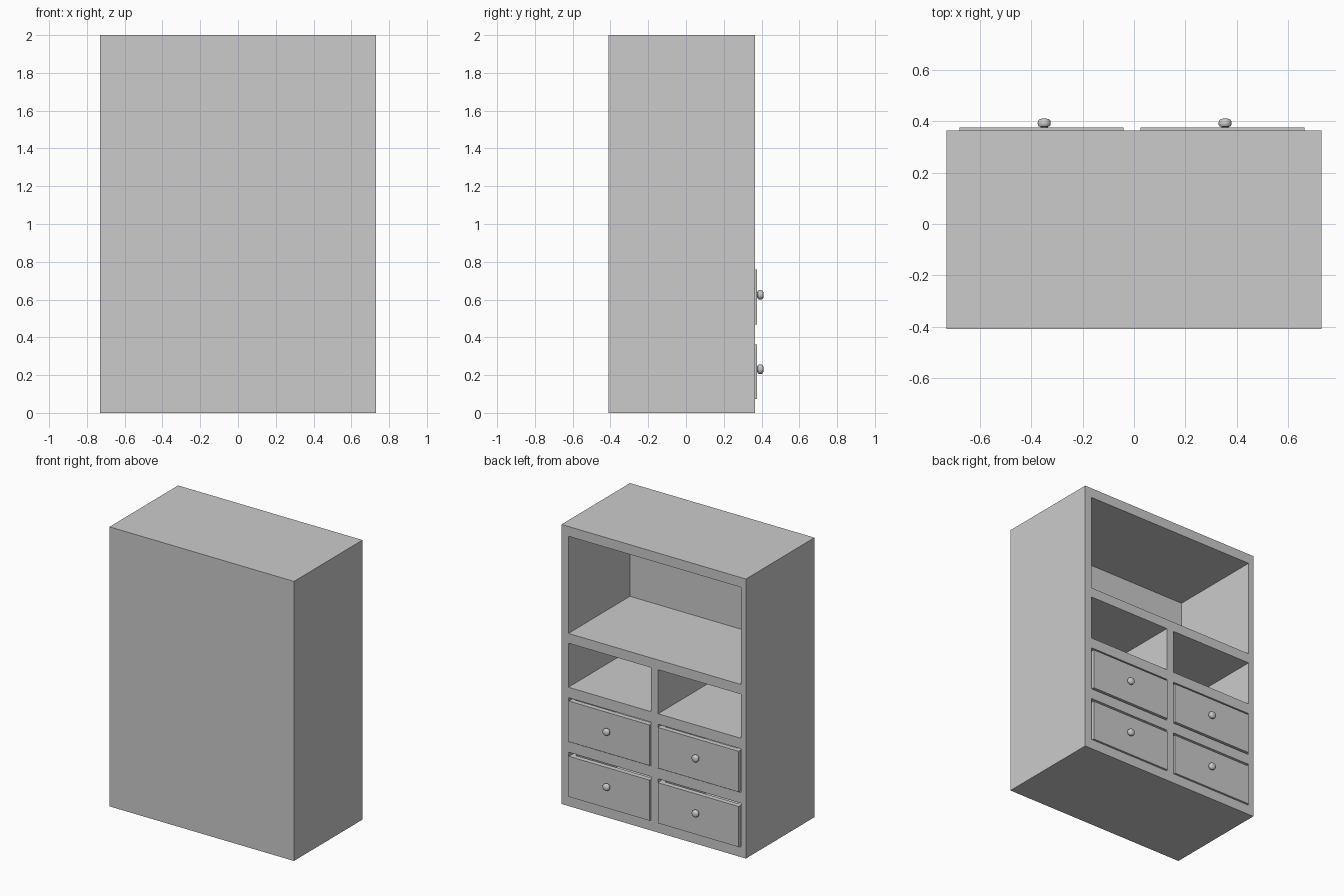
import bpy, bmesh, math
from mathutils import Matrix, Vector

if "Cube" in bpy.data.objects:
    bpy.data.objects.remove(bpy.data.objects["Cube"])


def add_box(bm, lo, hi):
    lo, hi = Vector(lo), Vector(hi)
    m = Matrix.Translation((lo + hi) / 2) @ Matrix.Diagonal((*(hi - lo), 1))
    bmesh.ops.create_cube(bm, size=1, matrix=m)


def finish(bm, name):
    me = bpy.data.meshes.new(name)
    bm.to_mesh(me)
    bm.free()
    ob = bpy.data.objects.new(name, me)
    bpy.context.collection.objects.link(ob)
    return ob


def boxes(name, *bounds):
    bm = bmesh.new()
    for lo, hi in bounds:
        add_box(bm, lo, hi)
    return finish(bm, name)


def carve(ob, cutter):
    mod = ob.modifiers.new("openings", 'BOOLEAN')
    mod.operation = 'DIFFERENCE'
    mod.solver = 'EXACT'
    mod.object = cutter
    bpy.context.view_layer.objects.active = ob
    bpy.ops.object.modifier_apply(modifier=mod.name)
    bpy.data.objects.remove(cutter)


FRONT, BACK = 0.365, -0.33          # open face and inner back wall
columns = {"left": (-0.69, -0.035), "right": (0.02, 0.675)}
rows = {"lower": (0.07, 0.385), "upper": (0.46, 0.775)}

# Cabinet body with one wide shelf bay, two small bays and four drawer bays
cabinet = boxes("cabinet", ((-0.73, -0.41, 0), (0.73, FRONT, 2)))
bays = [((-0.69, BACK, 1.235), (0.675, 0.5, 1.93))]
for x0, x1 in columns.values():
    for z0, z1 in [*rows.values(), (0.85, 1.165)]:
        bays.append(((x0, BACK, z0), (x1, 0.5, z1)))
cutter = boxes("bay_cutter", *bays)
cutter.hide_render = True
carve(cabinet, cutter)


# Round knob turned about the y axis
def knob(name, x, z):
    profile = [(0.014, 0.374), (0.014, 0.379), (0.021, 0.380), (0.025, 0.387),
               (0.0255, 0.394), (0.024, 0.402), (0.019, 0.408), (0.010, 0.4105), (0, 0.411)]
    bm = bmesh.new()
    vs = [bm.verts.new((x + r, y, z)) for r, y in profile]
    es = [bm.edges.new(p) for p in zip(vs, vs[1:])]
    bmesh.ops.spin(bm, geom=vs + es, cent=(x, 0, z), axis=(0, 1, 0),
                   angle=2 * math.pi, steps=20)
    bmesh.ops.remove_doubles(bm, verts=bm.verts, dist=1e-5)
    bmesh.ops.recalc_face_normals(bm, faces=bm.faces)
    ob = finish(bm, name)
    bpy.ops.object.select_all(action='DESELECT')
    ob.select_set(True)
    bpy.context.view_layer.objects.active = ob
    bpy.ops.object.shade_smooth_by_angle(angle=math.radians(40))


# Open-topped drawers with knobs
for col, (x0, x1) in {"left": (-0.68, -0.04), "right": (0.025, 0.665)}.items():
    for row, (z0, z1) in {"lower": (0.073, 0.363), "upper": (0.467, 0.758)}.items():
        drawer = boxes(f"{col}_{row}_drawer", ((x0, -0.31, z0), (x1, 0.376, z1)))
        hollow = boxes("drawer_cutter", ((x0 + 0.03, -0.28, z0 + 0.03), (x1 - 0.03, 0.34, z1 + 0.1)))
        hollow.hide_render = True
        carve(drawer, hollow)
        knob(f"{col}_{row}_knob", (x0 + x1) / 2 + 0.01, z0 + 0.158)
